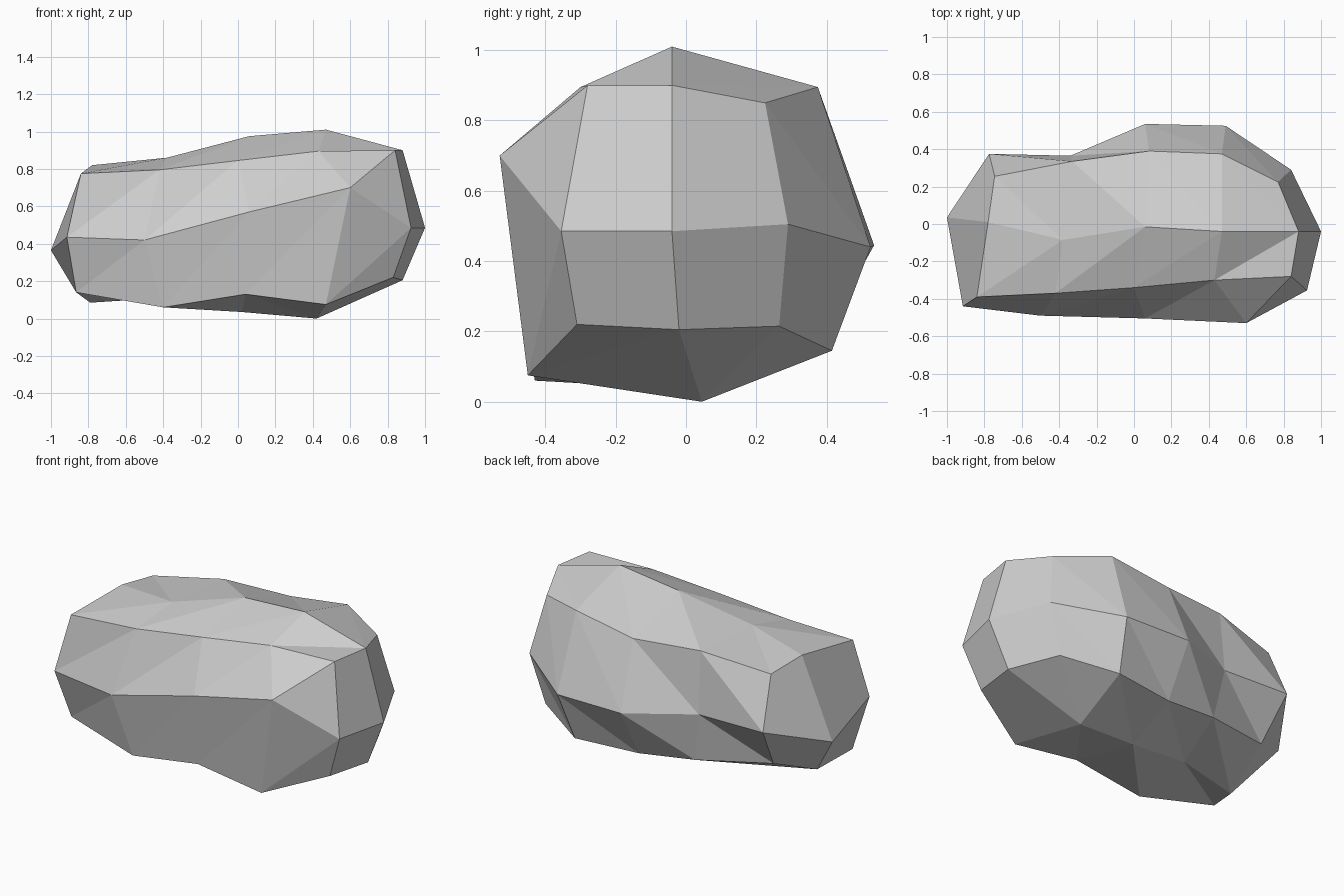
import bpy
import bmesh

default_cube = bpy.data.objects.get("Cube")
if default_cube:
    bpy.data.objects.remove(default_cube, do_unlink=True)

# Eight lengthwise rails, each running from the right end to the left end.
# The flag picks the diagonal of the faces between a rail and the next one:
# True joins this rail's point to the next rail's following point.
rails = {
    "front": ([(-.915, -.44, .435), (-.5, -.49, .42), (.06, -.505, .57),
               (.6, -.53, .7), (.925, -.355, .485)], True),
    "front_top": ([(-.84, -.39, .775), (-.42, -.37, .795), (0, -.34, .845),
                   (.43, -.3, .895), (.84, -.28, .9)], True),
    "top": ([(-.78, .01, .82), (-.38, -.085, .86), (.06, -.015, .975),
             (.47, -.04, 1.01), (.88, -.04, .9)], False),
    "back_top": ([(-.745, .255, .79), (-.33, .335, .85), (.08, .39, .835),
                  (.47, .375, .895), (.77, .225, .85)], False),
    "back": ([(-.775, .375, .49), (-.34, .365, .48), (.06, .535, .445),
              (.49, .525, .44), (.84, .29, .505)], False),
    "back_bottom": ([(-.73, .21, .23), (-.29, .33, .18), (.06, .365, .14),
                     (.45, .415, .145), (.75, .265, .215)], False),
    "bottom": ([(-.79, -.12, .085), (-.4, -.05, .11), (.02, .015, .035),
                (.42, .045, 0), (.88, -.02, .205)], False),
    "front_bottom": ([(-.865, -.35, .14), (-.4, -.43, .06), (.04, -.44, .13),
                      (.47, -.45, .075), (.83, -.31, .22)], True),
}
right_tip = (-1, .035, .365)
left_tip = (1, -.04, .485)


def make_material(name, colour):
    material = bpy.data.materials.new(name)
    material.use_nodes = True
    material.diffuse_color = colour
    shader = material.node_tree.nodes["Principled BSDF"]
    shader.inputs["Base Color"].default_value = colour
    shader.inputs["Roughness"].default_value = 0.9
    return material


def skin_rails(bm, rows, flags):
    """Join neighbouring rails with triangles around the whole stone."""
    for index, row in enumerate(rows):
        following = rows[(index + 1) % len(rows)]
        for k in range(len(row) - 1):
            a, b = row[k], row[k + 1]
            c, d = following[k + 1], following[k]
            if flags[index]:
                bm.faces.new((a, b, c))
                bm.faces.new((a, c, d))
            else:
                bm.faces.new((a, b, d))
                bm.faces.new((b, c, d))


def cap_end(bm, ring, tip_position):
    """Close an end with four faces that meet at its tip."""
    tip = bm.verts.new(tip_position)
    for i in range(0, len(ring), 2):
        bm.faces.new((tip, ring[i], ring[i + 1], ring[(i + 2) % len(ring)]))


# Stone body
bm = bmesh.new()
rows = [[bm.verts.new(point) for point in points] for points, flag in rails.values()]
skin_rails(bm, rows, [flag for points, flag in rails.values()])
cap_end(bm, [row[0] for row in rows], right_tip)
cap_end(bm, [row[-1] for row in rows], left_tip)
bmesh.ops.recalc_face_normals(bm, faces=bm.faces)

mesh = bpy.data.meshes.new("rock")
bm.to_mesh(mesh)
bm.free()
mesh.materials.append(make_material("stone_grey", (.62, .62, .62, 1)))
rock = bpy.data.objects.new("rock", mesh)
bpy.context.collection.objects.link(rock)
